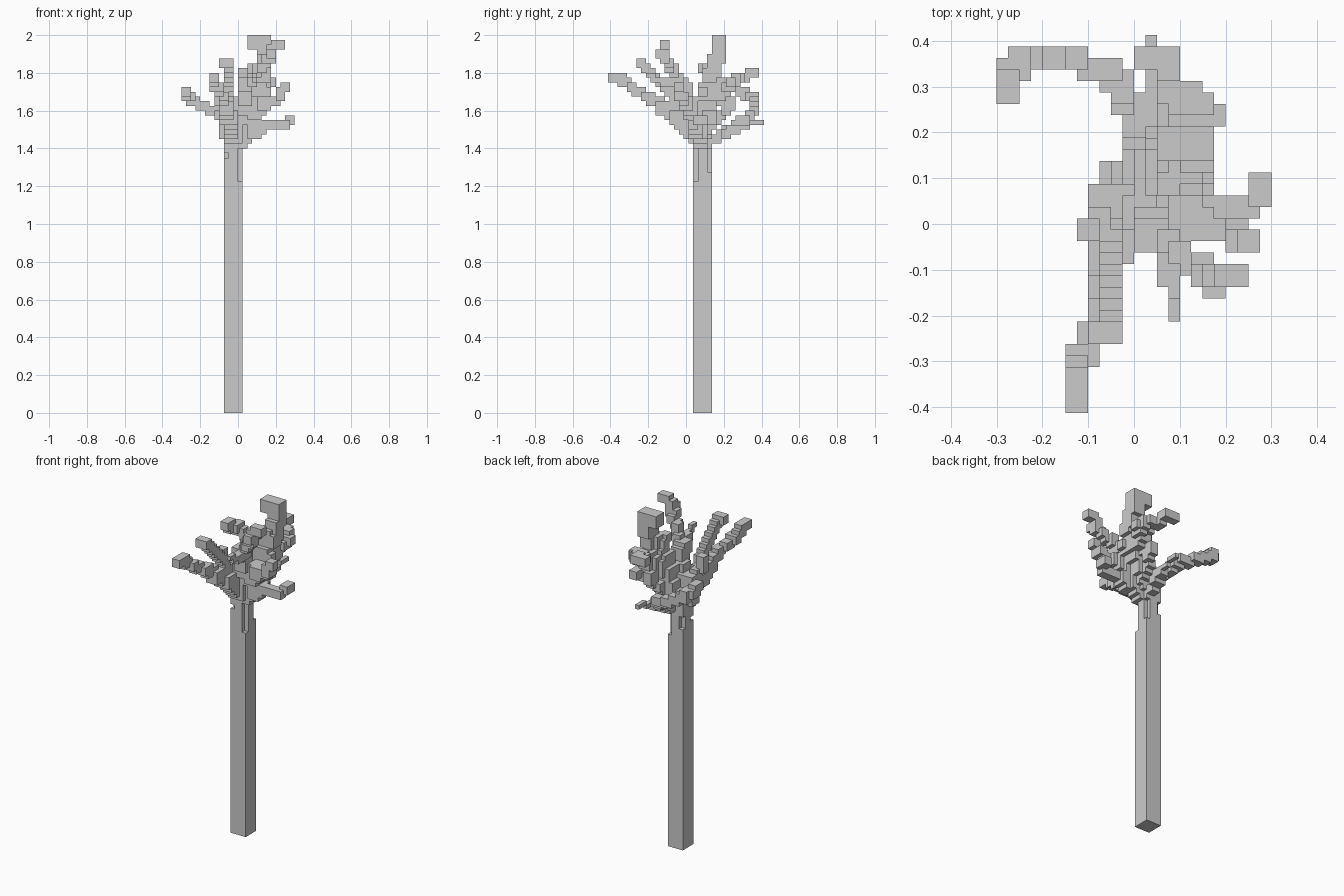
import bpy
import bmesh
import random
from mathutils import Vector
from math import ceil

random.seed(4)
VOXEL = 0.025
ORIGIN = Vector((0, VOXEL / 2, 0))

cube = bpy.data.objects.get("Cube")
if cube:
    bpy.data.objects.remove(cube, do_unlink=True)

parts = {}     # part name -> cells it owns
filled = set() # every occupied cell


def claim(name, cells):
    """Give a part the cells that no earlier part has taken."""
    parts[name] = cells - filled
    filled.update(cells)


def branch(name, path, thick, thin, jitter=0.2):
    """Sweep a tapering square brush along a path on the voxel grid."""
    points = [Vector(p) for p in path]
    total = sum((b - a).length for a, b in zip(points, points[1:]))
    cells, walked = set(), 0
    for a, b in zip(points, points[1:]):
        steps = max(1, ceil((b - a).length))
        for s in range(steps + 1):
            p = a.lerp(b, s / steps)
            t = (walked + (p - a).length) / total
            size = round(thick + (thin - thick) * t)
            low = [round(c - size / 2 + random.uniform(-jitter, jitter)) for c in p]
            cells.update((low[0] + i, low[1] + j, min(low[2] + k, 79))
                         for i in range(size) for j in range(size) for k in range(size))
        walked += (b - a).length
    claim(name, cells)


def build(name, cells):
    """Make a mesh of only the exposed cell faces and merge flat areas."""
    bm = bmesh.new()
    for cell in sorted(cells):
        for axis in range(3):
            for side in (0, 1):
                near = list(cell)
                near[axis] += 2 * side - 1
                if tuple(near) in filled:
                    continue
                u, v = (axis + 1) % 3, (axis + 2) % 3
                corners = []
                for du, dv in ((0, 0), (1, 0), (1, 1), (0, 1)):
                    c = Vector(cell)
                    c[axis] += side
                    c[u] += du
                    c[v] += dv
                    corners.append(bm.verts.new(c * VOXEL + ORIGIN))
                bm.faces.new(corners if side else corners[::-1])
    bmesh.ops.remove_doubles(bm, verts=bm.verts, dist=VOXEL / 50)
    bmesh.ops.dissolve_limit(bm, angle_limit=0.01, verts=bm.verts, edges=bm.edges)
    mesh = bpy.data.meshes.new(name)
    bm.to_mesh(mesh)
    bm.free()
    bpy.context.collection.objects.link(bpy.data.objects.new(name, mesh))


# Square trunk whose corners stop at different heights
corner_tops = {(0, 1): 49, (0, 4): 51, (-3, 1): 54, (-3, 4): 53}
claim("trunk", {(x, y, z) for x in range(-3, 1) for y in range(1, 5)
                for z in range(corner_tops.get((x, y), 58))})

# Main limbs
branch("top_limb", [(-1, 3, 58), (2, 4, 64), (4, 4.5, 70), (5.5, 5, 73), (5.5, 6, 76),
                    (5.5, 6.5, 78.5), (3.5, 6.5, 78.5)], 4, 3, 0.3)
branch("front_limb", [(-1, 3, 57), (-1.5, 0, 60.5), (-2.5, -4, 64), (-3, -8, 66.5),
                      (-4, -11, 68), (-5, -13, 70), (-5, -16, 71)], 3, 2, 0.1)
branch("front_left_limb", [(-1, 2, 58), (0.5, 1, 64), (2, -1.5, 70), (4.5, -3.5, 73),
                           (7, -5.5, 76), (9, -5, 78)], 3, 2)
branch("back_right_limb", [(0, 5, 58), (0, 8, 59.5), (-1, 11, 61.5), (-3, 13, 63),
                           (-5.5, 14, 64), (-8, 14, 65), (-10, 14, 66.5),
                           (-11, 12.5, 68)], 2, 2, 0.1)
branch("left_limb", [(-1, 3, 57), (3, 2, 60), (7, 0.5, 61), (9, 0.5, 61),
                     (10, 1.5, 61.5), (11, 3, 62)], 3, 2, 0)
branch("back_limb", [(2, 4, 64), (4, 7, 69), (3.5, 11, 71), (3, 14, 72),
                     (1, 14, 72)], 3, 2)

# Twigs
branch("front_twig", [(-2, -1, 63), (-2, -4, 68), (-2, -7, 71), (-2, -9, 73),
                      (-2.5, -10, 74)], 2, 2, 0.1)
branch("right_twig", [(-2, 2, 60), (-3, 0, 65), (-4, -1, 68)], 3, 2, 0.4)
branch("left_twig", [(2, 2, 62), (5, 0, 65), (8, -1, 66), (10, -2, 69)], 3, 2)
branch("low_back_twig", [(0, 5, 58), (1, 10, 60), (1.5, 15.5, 61.5)], 2, 1, 0.1)
branch("back_left_twig", [(3, 6, 66), (5, 8, 68), (7, 9, 70), (5, 11, 71)], 2, 2, 0)
branch("front_spur", [(3, -2, 70), (3.5, -5.5, 70), (3.5, -8.5, 71.5)], 2, 1, 0)
branch("back_right_spur", [(-11, 12, 67.5), (-10.5, 10.5, 68)], 2, 1, 0)
branch("back_spur", [(2, 6, 62), (3, 9.5, 66)], 2, 2)
branch("top_left_spur", [(5, 4, 70), (6, 3, 68)], 2, 2)
branch("top_right_spur", [(4, 4, 71), (2.5, 3, 73.5)], 2, 2)

for part_name, part_cells in parts.items():
    build(part_name, part_cells)
